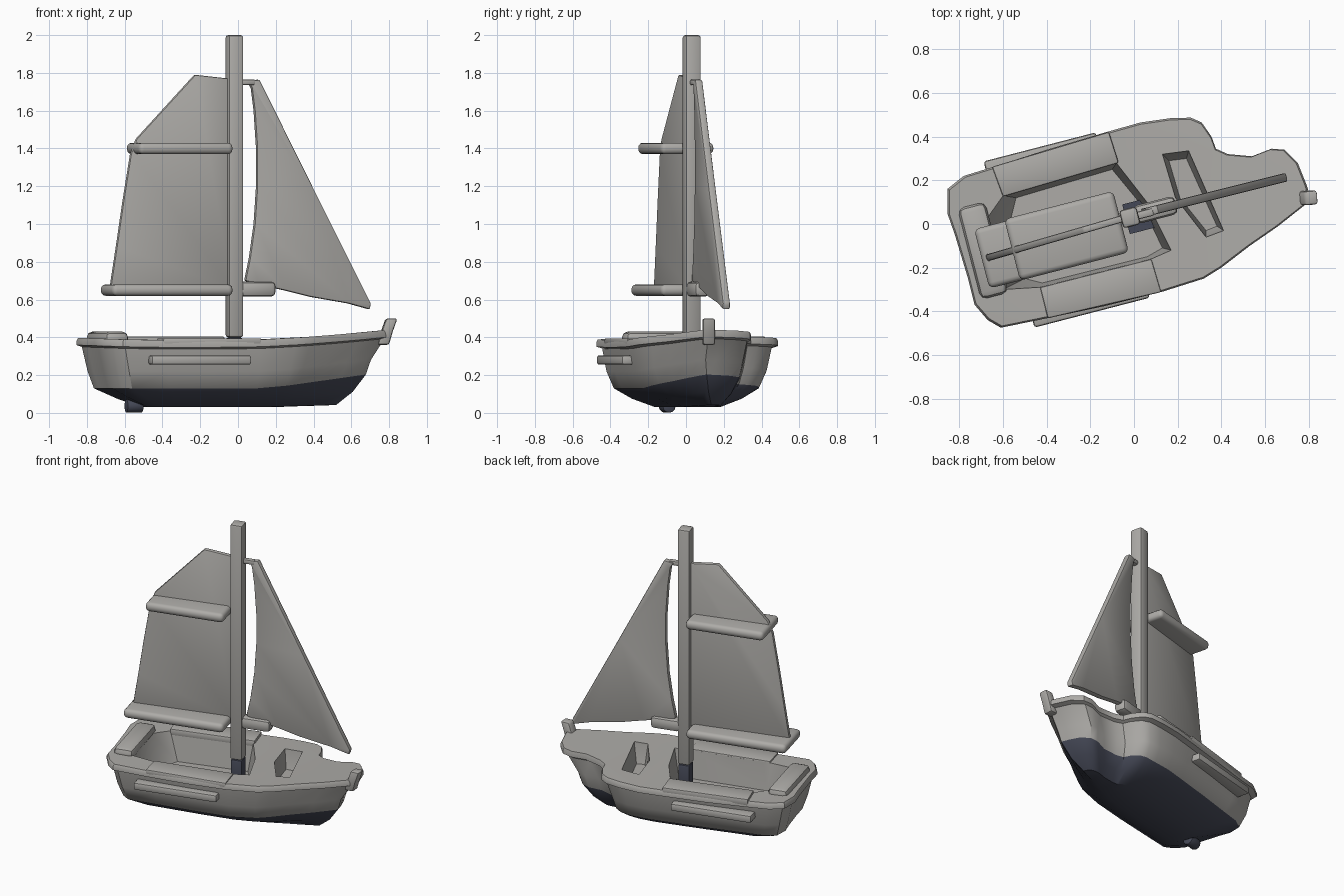
import bpy, bmesh, math
from mathutils import Vector, Matrix

if "Cube" in bpy.data.objects:
    bpy.data.objects.remove(bpy.data.objects["Cube"])

YAW = math.radians(14.5)
CO, SI = math.cos(YAW), math.sin(YAW)


def material(name, rgb):
    m = bpy.data.materials.new(name)
    m.diffuse_color = (*rgb, 1)
    m.use_nodes = True
    m.node_tree.nodes["Principled BSDF"].inputs["Base Color"].default_value = m.diffuse_color
    return m


GREY = material("warm grey", (0.42, 0.41, 0.39))
NAVY = material("dark navy", (0.060, 0.066, 0.095))


def finish(name, bm, mats, bevel=0.0, segments=2, angle=35):
    bmesh.ops.recalc_face_normals(bm, faces=bm.faces)
    me = bpy.data.meshes.new(name)
    bm.to_mesh(me)
    bm.free()
    ob = bpy.data.objects.new(name, me)
    bpy.context.collection.objects.link(ob)
    for m in mats:
        me.materials.append(m)
    bpy.ops.object.select_all(action='DESELECT')
    ob.select_set(True)
    bpy.context.view_layer.objects.active = ob
    if bevel:
        mod = ob.modifiers.new("bevel", 'BEVEL')
        mod.width, mod.segments = bevel, segments
        mod.limit_method = 'ANGLE'
        bpy.ops.object.modifier_apply(modifier=mod.name)
    bpy.ops.object.shade_smooth_by_angle(angle=math.radians(angle))
    return ob


def loft(rings):
    """Closed solid through rings of equal point count; returns bmesh and bands of faces."""
    bm = bmesh.new()
    vs = [[bm.verts.new(p) for p in r] for r in rings]
    n = len(vs[0])
    bands = [[bm.faces.new((a[i], a[(i + 1) % n], b[(i + 1) % n], b[i])) for i in range(n)]
             for a, b in zip(vs, vs[1:])]
    bands.append([bm.faces.new(vs[0][::-1]), bm.faces.new(vs[-1])])
    return bm, bands


def prism(name, pts, z0, z1, mat=GREY, bevel=0.0):
    bm, _ = loft([[(x, y, z) for x, y in pts] for z in (z0, z1)])
    return finish(name, bm, [mat], bevel)


def spar(name, u, v, z, mat=GREY, bevel=0.0, segments=2):
    """Box given by ranges along the boat, across it and in height."""
    pts = [(u[i] * CO - v[j] * SI, u[i] * SI + v[j] * CO) for i, j in ((0, 0), (1, 0), (1, 1), (0, 1))]
    bm, _ = loft([[(x, y, h) for x, y in pts] for h in z])
    return finish(name, bm, [mat], bevel, segments)


def sail(name, profile, x0, y0, slope, half):
    """Upright sail: profile in x and z, standing on a slanted line in plan."""
    n = Vector((-slope, 1, 0)).normalized() * half
    bm, _ = loft([[Vector((x, y0 + (x - x0) * slope, z)) + n * s for x, z in profile] for s in (-1, 1)])
    return finish(name, bm, [GREY], 0.008)


# Hull: the deck outline lofted down to a narrow keel
outline = [(-.61, -.475), (-.67, -.44), (-.73, -.37), (-.76, -.25), (-.82, -.05), (-.855, .05),
           (-.855, .16), (-.78, .22), (-.65, .26), (-.40, .34), (-.13, .42), (.03, .465), (.17, .485),
           (.26, .487), (.31, .465), (.355, .40), (.375, .345), (.43, .32), (.54, .31), (.63, .345),
           (.69, .34), (.75, .28), (.79, .18), (.81, .115), (.78, .085), (.66, -.01), (.53, -.10),
           (.40, -.20), (.32, -.25), (.13, -.31), (-.13, -.375), (-.39, -.43)]


def sheer(x):
    return .385 + .055 * max(0, x / .8) ** 1.5 + .012 * max(0, (-x - .5) / .35)


def ring(stern, bow, side, height):
    out = []
    for x, y in outline:
        u, v = x * CO + y * SI, -x * SI + y * CO - .03
        u *= bow if u > 0 else stern
        v = v * side + .03
        out.append((u * CO - v * SI, u * SI + v * CO, height(x)))
    return out


def rise(x):
    return max(0, (x - .2) / .5)


bm, bands = loft([
    ring(.99, .99, .98, sheer),
    ring(1, 1, 1, lambda x: sheer(x) - .015),
    ring(1, 1, 1, lambda x: sheer(x) - .038),
    ring(.97, .96, .92, lambda x: sheer(x) - .048),
    ring(.935, .87, .87, lambda x: .22 + .05 * rise(x)),
    ring(.90, .84, .77, lambda x: .13 + .06 * rise(x)),
    ring(.76, .76, .55, lambda x: .075 + .03 * rise(x)),
    ring(.62, .66, .25, lambda x: .03 + .01 * rise(x))])
for f in bands[5] + bands[6] + bands[7][1:]:
    f.material_index = 1
bmesh.ops.triangulate(bm, faces=[f for f in bm.faces if len(f.verts) > 4])
hull = finish("hull", bm, [GREY, NAVY])


def recess(top, floor, depth):
    """Cut a tapered well through the deck."""
    bm, _ = loft([[(x, y, z) for x, y in pts] for pts, z in ((floor, depth), (top, .39), (top, .6))])
    cutter = finish("well_cutter", bm, [GREY])
    cutter.hide_render = True
    bpy.context.view_layer.objects.active = hull
    mod = hull.modifiers.new("well", 'BOOLEAN')
    mod.operation, mod.solver, mod.object = 'DIFFERENCE', 'EXACT', cutter
    bpy.ops.object.modifier_apply(modifier=mod.name)
    bpy.data.objects.remove(cutter)


# Cockpit and forward hatch
recess([(-.60, .13), (-.08, .28), (.06, .10), (.17, -.12), (.08, -.16), (-.43, -.29), (-.60, -.30), (-.67, .03)],
       [(-.54, .12), (-.10, .25), (.04, .08), (.13, -.11), (.06, -.15), (-.42, -.27), (-.50, -.25), (-.57, .0)], .20)
recess([(.13, .32), (.25, .335), (.41, -.03), (.33, -.06), (.19, .12)],
       [(.16, .29), (.24, .30), (.38, -.01), (.33, -.03), (.21, .12)], .27)
bpy.ops.object.select_all(action='DESELECT')
hull.select_set(True)
bpy.ops.object.shade_smooth_by_angle(angle=math.radians(35))

# Side deck planks and raised stern seat
prism("port_side_plank", [(-.65, .262), (-.60, .125), (-.07, .28), (-.115, .422)], .36, .405, GREY, .008)
prism("starboard_side_plank", [(-.43, -.29), (-.395, -.432), (.125, -.312), (.08, -.16)], .36, .395, GREY, .008)
spar("stern_seat", (-.765, -.635), (-.16, .27), (.36, .43), GREY, .03)

# Fenders along both sides
spar("starboard_fender", (-.56, -.015), (-.345, -.26), (.255, .305), GREY, .012)
spar("port_fender", (-.595, -.065), (.34, .45), (.26, .31), GREY, .012)

# Bow post
bm, _ = loft([[(x + dx, .12 + dy, z) for dx, dy in ((-.03, -.035), (.03, -.03), (.025, .035), (-.035, .03))]
              for x, z in ((.77, .36), (.79, .43), (.815, .50))])
finish("bow_post", bm, [GREY], .012)

# Mast with its dark foot
spar("mast", (-.052, .03), (-.008, .076), (.40, 2.0), GREY, .014)
spar("mast_foot", (-.05, .028), (-.006, .074), (.19, .40), NAVY, .014)
spar("mast_step", (-.03, .115), (-.04, .10), (.19, .24), NAVY)

# Main sail with boom and gaff planks
sail("main_sail", [(-.03, .65), (-.68, .65), (-.645, .88), (-.61, 1.12), (-.57, 1.37), (-.54, 1.45),
                   (-.23, 1.79), (-.05, 1.77)], -.02, .034, .29, .016)
spar("boom", (-.715, -.055), (-.12, .16), (.62, .68), GREY, .025, 3)
spar("gaff", (-.57, -.055), (-.12, .17), (1.37, 1.43), GREY, .025, 3)

# Jib and the blocks joining it to the mast
sail("jib", [(.05, 1.755), (.11, 1.765), (.40, 1.18), (.70, .58), (.695, .548), (.58, .58), (.38, .615),
             (.24, .65), (.10, .68), (.035, .70), (.06, .82), (.085, 1.0), (.098, 1.2), (.098, 1.4),
             (.085, 1.6), (.07, 1.72)], .02, .045, .25, .02)
spar("jib_head_block", (.01, .10), (.015, .05), (1.735, 1.765), GREY, .008)
spar("jib_foot_block", (.01, .21), (-.005, .08), (.615, .695), GREY, .025)

# Propeller boss under the stern
bm = bmesh.new()
bmesh.ops.create_cone(bm, cap_ends=True, segments=12, radius1=.037, radius2=.037, depth=.09,
                      matrix=Matrix.Translation((-.55, -.10, .037)) @ Matrix.Rotation(YAW, 4, 'Z')
                      @ Matrix.Rotation(math.pi / 2, 4, 'Y'))
finish("propeller_boss", bm, [NAVY], .008)
